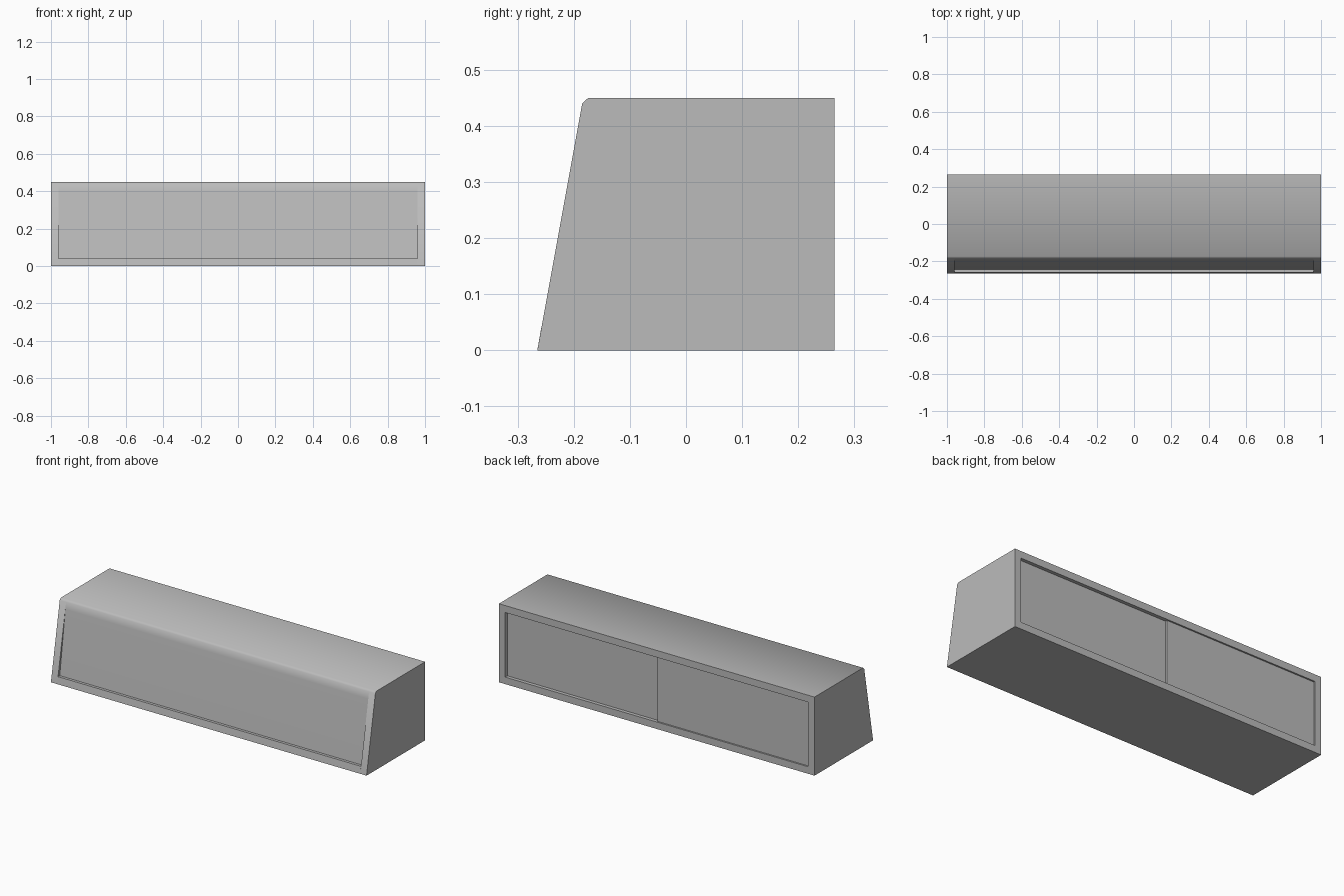
import bpy
import bmesh
import math

cube = bpy.data.objects.get("Cube")
if cube:
    bpy.data.objects.remove(cube, do_unlink=True)

grey = bpy.data.materials.new("plain grey")
grey.use_nodes = True
colour = (0.5, 0.5, 0.5, 1)
grey.diffuse_color = colour
grey.node_tree.nodes["Principled BSDF"].inputs["Base Color"].default_value = colour


def prism(name, profile, x0, x1):
    """Extrude a side profile of (y, z) points from x0 to x1."""
    bm = bmesh.new()
    face = bm.faces.new([bm.verts.new((x0, y, z)) for y, z in profile])
    out = bmesh.ops.extrude_face_region(bm, geom=[face])
    moved = [v for v in out["geom"] if isinstance(v, bmesh.types.BMVert)]
    bmesh.ops.translate(bm, verts=moved, vec=(x1 - x0, 0, 0))
    bmesh.ops.recalc_face_normals(bm, faces=bm.faces)
    mesh = bpy.data.meshes.new(name)
    bm.to_mesh(mesh)
    bm.free()
    mesh.materials.append(grey)
    obj = bpy.data.objects.new(name, mesh)
    bpy.context.collection.objects.link(obj)
    bpy.ops.object.select_all(action="DESELECT")
    obj.select_set(True)
    bpy.context.view_layer.objects.active = obj
    bpy.ops.object.shade_smooth_by_angle(angle=math.radians(50))
    return obj


HALF, INNER = 1.0, 0.96
FRONT, BACK, TOP = -0.265, 0.265, 0.45
RAIL = 0.04

# Sloped end panels with a small chamfer along the front top edge
end_profile = [(FRONT, 0), (-0.185, 0.44), (-0.174, TOP), (BACK, TOP), (BACK, 0)]
prism("left_end_panel", end_profile, INNER, HALF)
prism("right_end_panel", end_profile, -HALF, -INNER)

# Middle: sill, recessed front pane rolling into the top, recessed back
body_profile = [
    (FRONT, 0), (-0.258, RAIL), (-0.242, RAIL),
    (-0.192, 0.40), (-0.185, 0.44), (-0.174, TOP),
    (BACK, TOP), (BACK, TOP - RAIL), (0.245, TOP - RAIL),
    (0.245, RAIL), (BACK, RAIL), (BACK, 0),
]
prism("case_body", body_profile, -INNER, INNER)

# Outer sliding door covering one half of the back opening
door_profile = [(0.24, RAIL), (0.24, TOP - RAIL), (0.256, TOP - RAIL), (0.256, RAIL)]
prism("back_sliding_door", door_profile, -INNER, 0)
